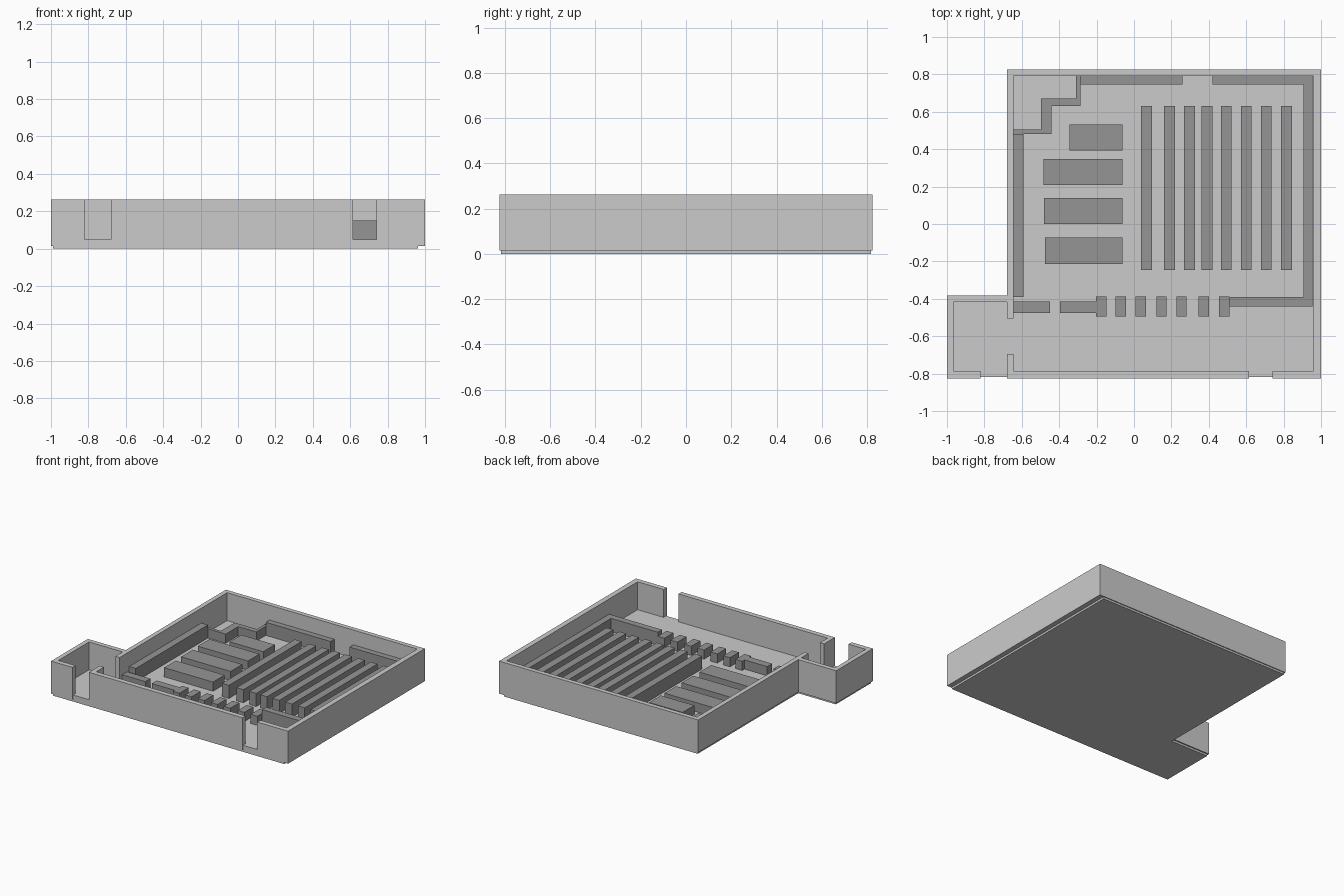
import bpy, bmesh

FLOOR, RIM, TOP = 0.05, 0.015, 0.263
TALL, LOW = 0.15, 0.12

dark = bpy.data.materials.new("dark_grey")
dark.diffuse_color = (0.3, 0.3, 0.3, 1)


def prism(name, pts, z0, z1, mat=None):
    """Extrude a counter-clockwise footprint from z0 to z1."""
    bm = bmesh.new()
    face = bm.faces.new([bm.verts.new((x, y, z0)) for x, y in pts])
    ext = bmesh.ops.extrude_face_region(bm, geom=[face])["geom"]
    verts = [v for v in ext if isinstance(v, bmesh.types.BMVert)]
    bmesh.ops.translate(bm, verts=verts, vec=(0, 0, z1 - z0))
    bmesh.ops.recalc_face_normals(bm, faces=bm.faces)
    mesh = bpy.data.meshes.new(name)
    bm.to_mesh(mesh)
    bm.free()
    if mat:
        mesh.materials.append(mat)
    obj = bpy.data.objects.new(name, mesh)
    bpy.context.collection.objects.link(obj)
    return obj


def box(name, x0, x1, y0, y1, top):
    return prism(name, [(x0, y0), (x1, y0), (x1, y1), (x0, y1)], FLOOR, top, dark)


# Floor slab, L-shaped, slightly inside the walls
prism("floor_slab", [(-0.99, -0.818), (0.962, -0.818), (0.962, 0.818),
                     (-0.672, 0.818), (-0.672, -0.392), (-0.99, -0.392)], 0, FLOOR)

# Outer wall running right, back, left and round the annex
prism("outer_wall", [(0.74, -0.825), (1, -0.825), (1, 0.825), (-0.68, 0.825),
                     (-0.68, -0.382), (-1, -0.382), (-1, -0.825), (-0.82, -0.825),
                     (-0.82, -0.787), (-0.965, -0.787), (-0.965, -0.418),
                     (-0.68, -0.418), (-0.68, -0.505), (-0.645, -0.505),
                     (-0.645, 0.79), (0.96, 0.79), (0.96, -0.787), (0.74, -0.787)],
      RIM, TOP)

# Front wall between the two doorways, with the inner door stub
prism("front_wall", [(-0.68, -0.825), (0.615, -0.825), (0.615, -0.787),
                     (-0.645, -0.787), (-0.645, -0.695), (-0.68, -0.695)], RIM, TOP)

# Shelving against the walls
prism("right_shelf", [(0.51, -0.44), (0.955, -0.44), (0.955, 0.79), (0.42, 0.79),
                      (0.42, 0.745), (0.905, 0.745), (0.905, -0.39), (0.51, -0.39)],
      FLOOR, TALL, dark)
box("back_shelf", -0.287, 0.26, 0.745, 0.79, TALL)
box("left_shelf", -0.645, -0.59, -0.39, 0.48, TALL)

# Stepped counter in the back left corner
prism("corner_counter", [(-0.645, 0.48), (-0.44, 0.48), (-0.44, 0.63), (-0.287, 0.63),
                         (-0.287, 0.79), (-0.31, 0.79), (-0.31, 0.67), (-0.497, 0.67),
                         (-0.497, 0.505), (-0.645, 0.505)], FLOOR, LOW, dark)

# Long aisle racks
for i, x in enumerate((0.067, 0.19, 0.297, 0.39, 0.493, 0.6, 0.707, 0.815)):
    box(f"aisle_rack_{i + 1}", x - 0.029, x + 0.029, -0.247, 0.63, TALL)

# Wide display tables
for i, (x0, y0) in enumerate(((-0.345, 0.393), (-0.485, 0.208), (-0.48, 0), (-0.475, -0.213))):
    box(f"display_table_{i + 1}", x0, -0.062, y0, y0 + 0.14, LOW)

# Row of small counters and two benches along the front
for i, x in enumerate((-0.175, -0.072, 0.035, 0.147, 0.254, 0.372, 0.482)):
    box(f"small_counter_{i + 1}", x - 0.028, x + 0.028, -0.495, -0.387, LOW)
box("bench_left", -0.645, -0.45, -0.475, -0.415, LOW)
box("bench_right", -0.395, -0.203, -0.475, -0.415, LOW)
